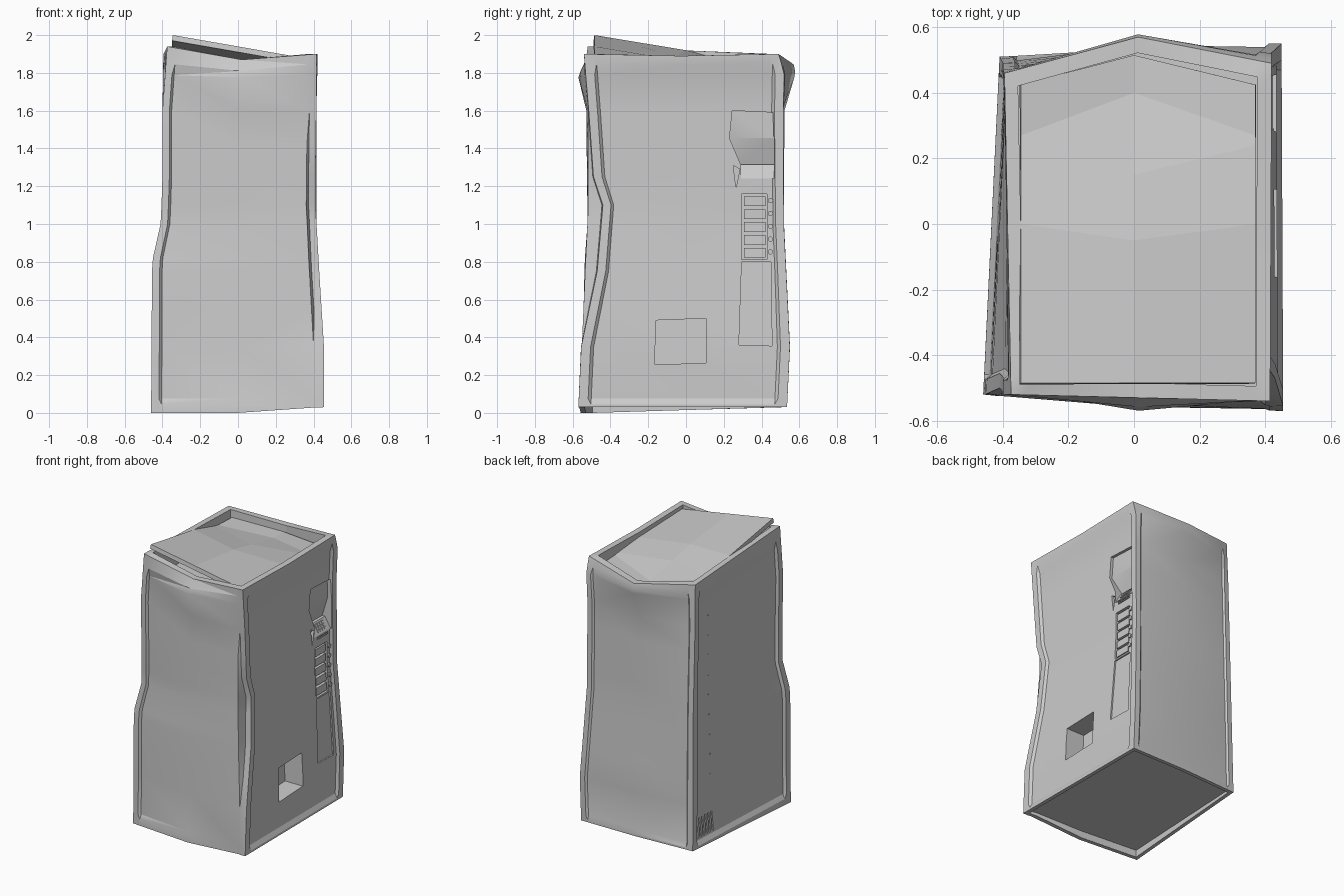
import bpy, bmesh, math
from mathutils import Vector

if "Cube" in bpy.data.objects:
    bpy.data.objects.remove(bpy.data.objects["Cube"])

# Dented corner posts, each a polyline of (z, x, y)
FR = [(.03, .455, -.57), (.35, .455, -.555), (.75, .43, -.47), (1.1, .41, -.44),
      (1.25, .41, -.49), (1.6, .415, -.515), (1.9, .415, -.54)]
FR_SMOOTH = [(.03, .455, -.565), (.35, .455, -.55), (1.1, .41, -.515), (1.6, .415, -.515), (1.9, .415, -.54)]
BR = [(.03, .45, .535), (.35, .45, .55), (1.0, .415, .518), (1.6, .415, .515),
      (1.8, .42, .52), (1.9, .42, .49)]
BL = [(.03, -.41, .51), (1.0, -.40, .49), (1.6, -.40, .47), (1.9, -.395, .46)]
FL = [(0, -.46, -.52), (.8, -.455, -.52), (1.0, -.41, -.50), (1.2, -.40, -.51),
      (1.6, -.40, -.52), (1.94, -.375, -.52)]
# Outward bulge at the middle of the front and back walls (z, amount)
F_BULGE = [(0, .015), (.05, .015), (.08, .028), (1.1, .028), (1.6, .026), (1.79, .06), (1.85, .03), (1.9, .0)]
B_BULGE = [(0, .01), (.35, .03), (1.0, .025), (1.6, .04), (1.8, .095), (1.9, .095)]
FLAT = [(0, 0), (2, 0)]
# Walls: start post, end post, outward normal, bulge, dip of top edge, panel inset at start, middle, end
WALLS = [(FL, FR, (0, -1), F_BULGE, -.05, (1, 1, 0)), (FR, BR, (1, 0), FLAT, -.01, (1, 1, 1)),
         (BR, BL, (0, 1), B_BULGE, -.055, (.7, .7, .7)), (BL, FL, (-1, 0), FLAT, 0, (1, 1, 1))]
ROWS = [0, .045, .075, .35, .55, .75, .82, 1.0, 1.1, 1.25, 1.42, 1.6, 1.79, 1.85, 1.9]
COLS = [0, .045, .06, .5, .94, .955]
INSET = .016


def lerp(table, z):
    """Interpolate a table on its first column."""
    if z <= table[0][0]:
        return Vector(table[0][1:] + (0,))
    for p, q in zip(table, table[1:]):
        if z <= q[0]:
            t = (z - p[0]) / (q[0] - p[0])
            return Vector([a + (b - a) * t for a, b in zip(p[1:], q[1:])] + [0])
    return Vector(table[-1][1:] + (0,))


def wall_point(wall, u, row):
    a, b, n, bulge, dip, insets = wall
    z = ROWS[row]
    k = 1 - abs(2 * u - 1)
    last = len(ROWS) - 1
    if b is FR and u < .95:
        b = FR_SMOOTH
    pa, pb = lerp(a, z if row < last else 9), lerp(b, z if row < last else 9)
    panel = .05 < u < .95 and 1 < row < last - 1
    inset = INSET * insets[0 if u < .3 else 1 if u < .7 else 2] if panel else 0
    off = lerp(bulge, z)[0] * k - inset
    x, y = (pa[0] + (pb[0] - pa[0]) * u + n[0] * off, pa[1] + (pb[1] - pa[1]) * u + n[1] * off)
    if row == 0:
        z = a[0][0] + (b[0][0] - a[0][0]) * u
        if wall[0] is FL:
            z = 0 if u < .9 else z
    elif row == last:
        z = a[-1][0] + (b[-1][0] - a[-1][0]) * u + dip * k
    elif row >= last - 2:
        z += dip * k * (.8 if row == last - 1 else .3)
    return Vector((x, y, z))


def make(name, bm):
    bmesh.ops.recalc_face_normals(bm, faces=bm.faces)
    me = bpy.data.meshes.new(name)
    bm.to_mesh(me)
    bm.free()
    ob = bpy.data.objects.new(name, me)
    bpy.context.collection.objects.link(ob)
    return ob


# Cabinet: framed walls, rim and recessed top and bottom
bm = bmesh.new()
rings = [[wall_point(w, u, r) for w in WALLS for u in COLS] for r in range(len(ROWS))]
top, base = rings[-1], rings[0]
shrink = lambda ring, sx, sy, z=None: [Vector((p.x * sx, p.y * sy, p.z if z is None else z)) for p in ring]
rings = ([shrink(base, .94, .95, .05), shrink(base, .94, .95)] + rings +
         [shrink(top, .895, .915), shrink(top, .895, .915, 1.75)])
vs = [[bm.verts.new(p) for p in ring] for ring in rings]
n = len(top)
for lo, hi in zip(vs, vs[1:]):
    for i in range(n):
        j = (i + 1) % n
        bm.faces.new((lo[i], lo[j], hi[j], hi[i]))
bm.faces.new(vs[0])
bm.faces.new(vs[-1])
bmesh.ops.triangulate(bm, faces=bm.faces)
cabinet = make("cabinet", bm)


def surface_x(side, y, z):
    a, b = (FR, BR) if side > 0 else (FL, BL)
    pa, pb = lerp(a, z), lerp(b, z)
    t = (y - pa[1]) / (pb[1] - pa[1])
    return pa[0] + (pb[0] - pa[0]) * t - side * INSET


def prism(name, poly, outer, inner, side=1):
    """Prism over a (y, z) polygon following a side wall; offsets may be functions of z."""
    bm = bmesh.new()
    val = lambda o, z: o(z) if callable(o) else o
    front, back = [[bm.verts.new((surface_x(side, y, z) + side * val(o, z), y, z)) for y, z in poly]
                   for o in (outer, inner)]
    bm.faces.new(front)
    bm.faces.new(back)
    for i in range(len(poly)):
        j = (i + 1) % len(poly)
        bm.faces.new((front[i], front[j], back[j], back[i]))
    bmesh.ops.triangulate(bm, faces=bm.faces)
    return make(name, bm)


def rect(y0, y1, z0, z1, lean=0):
    return [(y0, z0), (y1, z0), (y1 + lean, z1), (y0 + lean, z1)]


def circle(y, z, r, k=10):
    return [(y + r * math.cos(math.tau * i / k), z + r * math.sin(math.tau * i / k)) for i in range(k)]


def cut(poly, depth, side=1):
    cutter = prism("cutter", poly, .06, depth, side)
    cutter.hide_render = True
    mod = cabinet.modifiers.new("cut", 'BOOLEAN')
    mod.operation = 'DIFFERENCE'
    mod.solver = 'EXACT'
    mod.object = cutter
    bpy.context.view_layer.objects.active = cabinet
    bpy.ops.object.modifier_apply(modifier=mod.name)
    bpy.data.objects.remove(cutter)


# Recesses: collection slot, payment panel, keypad bay, button column, lower strip, torn slit
cut([(-.165, .255), (.105, .265), (.105, .5), (-.16, .49)], -.14)
cut([(.23, 1.45), (.465, 1.45), (.46, 1.59), (.245, 1.6)], -.02)
cut([(.29, 1.24), (.465, 1.24), (.465, 1.455), (.23, 1.455), (.29, 1.315)],
    lambda z: -.02 - .3 * (1.455 - z))
cut(rect(.295, .43, .812, 1.16), -.03)
cut([(.28, .36), (.455, .355), (.45, .8), (.295, .8)], -.01)
cut([(.265, 1.19), (.285, 1.29), (.25, 1.31)], -.02)

# Vent slots low on the left wall
for i in range(6):
    cut(rect(.27 + i * .032, .282 + i * .032, .09, .23, .015), -.02, -1)

# Tilted keypad shelf with its keys and note slot
slope = lambda lift: (lambda z: lift - .6 * (z - 1.24))
prism("keypad_shelf", rect(.29, .465, 1.24, 1.315), slope(.004), -.1)
for r in range(3):
    for c in range(4):
        prism("key", rect(.335 + c * .024, .354 + c * .024, 1.256 + r * .018, 1.269 + r * .018),
              slope(.011), slope(-.01))
for z in (1.215, 1.228):
    prism("note_slot_lip", rect(.32, .435, z, z + .006), .006, -.01)

# Selection buttons with round lamps
for i in range(5):
    z = .822 + i * .068
    prism("selection_button", rect(.306, .42, z, z + .052), -.004, -.04)
    prism("button_lamp", circle(.447, z + .03, .014), .01, -.01)

# Rivets down the left wall
for i in range(9):
    prism("rivet", circle(.3, .5 + i * .14, .005, 6), .003, -.01, -1)

# Buckled top lid, front left corner prised up, back dipping below the rim
bm = bmesh.new()
lid_rows = [(-.485, -.485, 2.0, 1.94, 1.875), (0, -.05, 1.92, 1.89, 1.86),
            (.24, .15, 1.855, 1.85, 1.84), (.27, .40, 1.85, 1.80, 1.835), (.425, .515, 1.845, 1.80, 1.83)]
grid = [[bm.verts.new(p) for p in ((-.345, ye, zl), (0, ym, zm), (.37, ye, zr))]
        for ye, ym, zl, zm, zr in lid_rows]
for p, q in zip(grid, grid[1:]):
    for i in range(2):
        bm.faces.new((p[i], p[i + 1], q[i + 1], q[i]))
lid = make("top_lid", bm)
if lid.data.polygons[0].normal.z < 0:
    lid.data.flip_normals()
mod = lid.modifiers.new("thickness", 'SOLIDIFY')
mod.thickness = .03
mod.offset = -1

# Soft shading across the bent walls, edges kept sharp
bpy.ops.object.select_all(action='DESELECT')
cabinet.select_set(True)
bpy.context.view_layer.objects.active = cabinet
bpy.ops.object.shade_smooth_by_angle(angle=math.radians(25))
